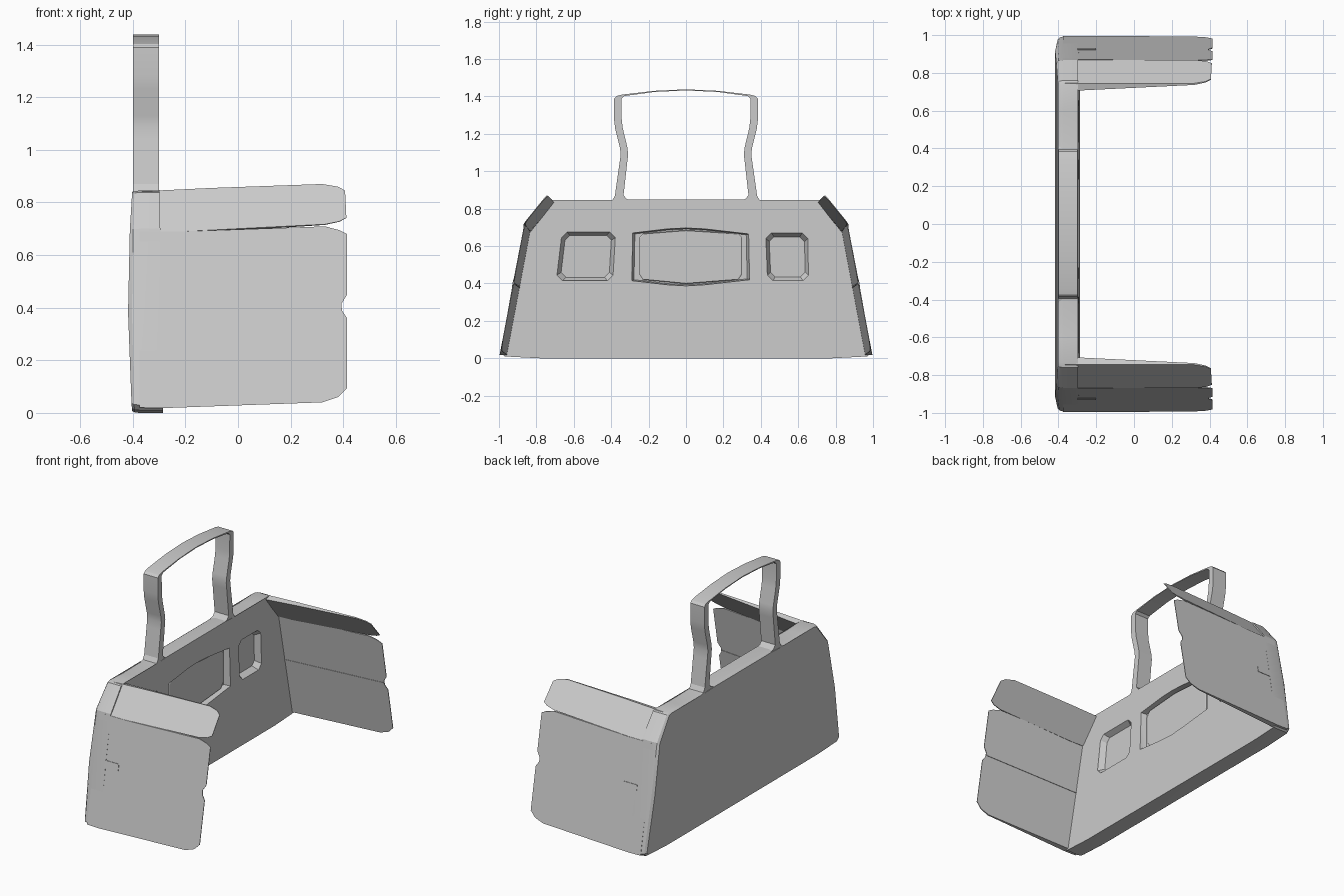
import bpy, bmesh, math

if "Cube" in bpy.data.objects:
    bpy.data.objects.remove(bpy.data.objects["Cube"])

grey = bpy.data.materials.new("light_grey")
grey.diffuse_color = (0.6, 0.6, 0.6, 1)
grey.use_nodes = True
grey.node_tree.nodes["Principled BSDF"].inputs["Base Color"].default_value = grey.diffuse_color


def loft(name, rings, strip_caps=False):
    """Skin a list of equal point rings and close both ends."""
    bm = bmesh.new()
    vs = [[bm.verts.new(p) for p in r] for r in rings]
    n = len(rings[0])
    for a, b in zip(vs, vs[1:]):
        for i in range(n):
            j = (i + 1) % n
            bm.faces.new((a[i], a[j], b[j], b[i]))
    for r in (vs[0], vs[-1]):
        if strip_caps:
            for i in range(n // 2 - 1):
                bm.faces.new((r[i], r[i + 1], r[n - 2 - i], r[n - 1 - i]))
        else:
            bm.faces.new(r)
    bmesh.ops.recalc_face_normals(bm, faces=bm.faces)
    me = bpy.data.meshes.new(name)
    bm.to_mesh(me)
    bm.free()
    me.materials.append(grey)
    ob = bpy.data.objects.new(name, me)
    bpy.context.collection.objects.link(ob)
    return ob


def smooth(ob, deg=25):
    bpy.ops.object.select_all(action='DESELECT')
    ob.select_set(True)
    bpy.context.view_layer.objects.active = ob
    bpy.ops.object.shade_smooth_by_angle(angle=math.radians(deg))


# Rear wall: trapezoid slab with rounded, slightly bulging back
half = [(0.78, 0.0), (0.97, 0.01), (0.992, 0.03), (0.93, 0.38),
        (0.868, 0.70), (0.76, 0.838), (0.735, 0.845), (0.60, 0.838), (0.41, 0.84), (0.30, 0.848)]
profile = half + [(-y, z) for y, z in reversed(half)]


def wall_ring(x, k, bulge=0.0, lean=0.0):
    return [(x - bulge * (1 - ((z - 0.42) / 0.43) ** 2) - lean * z,
             y * k, 0.42 + (z - 0.42) * k) for y, z in profile]


wall = loft("rear_wall", [wall_ring(-0.285, 1.0, 0, 0.015), wall_ring(-0.375, 1.0),
                          wall_ring(-0.393, 0.995, 0.01), wall_ring(-0.402, 0.982, 0.016)], True)

# Recessed pockets in the inner face
centre = [(-0.285, 0.67), (-0.1, 0.692), (0, 0.697), (0.1, 0.692), (0.335, 0.665),
          (0.34, 0.42), (0.1, 0.393), (0, 0.387), (-0.1, 0.393), (-0.29, 0.415)]


def pocket(y0, y1, z0, z1, skew=0.0, c=0.03):
    return [(y0 + c, z0), (y1 - c, z0), (y1, z0 + c), (y1 + skew, z1 - c),
            (y1 - c + skew, z1), (y0 + c + skew * 2, z1), (y0 + skew * 2, z1 - c), (y0, z0 + c)]


def scaled(pts, k):
    cy = sum(p[0] for p in pts) / len(pts)
    cz = sum(p[1] for p in pts) / len(pts)
    return [(cy + (y - cy) * k, cz + (z - cz) * k) for y, z in pts]


def at_x(pts, x):
    return [(x, y, z) for y, z in pts]


cutters = [(pocket(-0.69, -0.39, 0.415, 0.675, 0.012), 0.86),
           (pocket(0.435, 0.655, 0.415, 0.67, -0.004), 0.84), (centre, 0.96)]
for pts, k in cutters:
    cut = loft("pocket_cutter", [at_x(pts, -0.25), at_x(pts, -0.295), at_x(scaled(pts, k), -0.33)])
    cut.hide_render = True
    mod = wall.modifiers.new("pocket", 'BOOLEAN')
    mod.operation = 'DIFFERENCE'
    mod.solver = 'EXACT'
    mod.object = cut
    bpy.context.view_layer.objects.active = wall
    bpy.ops.object.modifier_apply(modifier=mod.name)
    bpy.data.objects.remove(cut)
smooth(wall)

# Raised panel inside the centre pocket
plate = [(-0.25, 0.645), (-0.23, 0.667), (0, 0.685), (0.28, 0.667), (0.30, 0.645),
         (0.30, 0.45), (0.28, 0.42), (0, 0.398), (-0.23, 0.42), (-0.25, 0.45)]
loft("centre_pocket_panel", [at_x(plate, -0.335), at_x(plate, -0.318), at_x(scaled(plate, 0.98), -0.315)])

# Side walls: wedge sheets, thick at the rear and thin at the front
lower = [(-0.375, 0.02), (-0.29, 0.018), (0.32, 0.04), (0.38, 0.06), (0.415, 0.095),
         (0.415, 0.36), (0.395, 0.39), (0.393, 0.415), (0.415, 0.45), (0.415, 0.68),
         (0.385, 0.695), (0.33, 0.709), (-0.2, 0.69), (-0.375, 0.69)]
flap = [(-0.375, 0.69), (-0.2, 0.69), (0.33, 0.717), (0.385, 0.728), (0.412, 0.742),
        (0.407, 0.845), (0.38, 0.86), (0.32, 0.87), (-0.1, 0.855), (-0.375, 0.842)]


def lower_y(x, z):
    return 0.998 - (z - 0.01) * 0.188


def flap_y(x, z):
    fold = 0.69 + 0.027 * max(0, x + 0.2) / 0.53
    top = 0.842 + 0.028 * (x + 0.375) / 0.7
    t = min(1.0, (z - fold) / (top - fold))
    return 0.868 + (0.745 - 0.868) * t


def gap(x):
    return 0.004 + 0.034 * (0.415 - x) / 0.7


for s, side in ((1, "left"), (-1, "right")):
    for name, outline, fy, drop in (("side_wall", lower, lower_y, 0), ("side_flap", flap, flap_y, 0.3)):
        outer = [(x, s * fy(x, z), z) for x, z in outline]
        inner = [(x, s * (fy(x, z) - gap(x)), z - gap(x) * drop) for x, z in outline]
        loft(f"{side}_{name}", [outer, inner])
    # Small raised tab outside and seam strip inside
    tab = [(-0.3, 0.385), (-0.2, 0.385), (-0.2, 0.425), (-0.3, 0.425)]
    loft(f"{side}_tab", [[(x, s * (lower_y(x, z) + d), z) for x, z in tab] for d in (-0.004, 0.003)])
    seam = [(-0.3, 0.376), (0.39, 0.398), (0.39, 0.404), (-0.3, 0.382)]
    loft(f"{side}_inner_seam", [[(x, s * (lower_y(x, z) - gap(x) + d), z) for x, z in seam]
                                for d in (0.002, -0.003)])

# Roll hoop: outer and inner edge pairs from foot to crown, then mirrored
pairs = [((0.425, 0.832), (0.285, 0.84)), ((0.395, 0.842), (0.318, 0.852)),
         ((0.38, 0.87), (0.334, 0.872)), ((0.356, 1.04), (0.314, 1.05)),
         ((0.349, 1.09), (0.309, 1.09)), ((0.354, 1.13), (0.314, 1.13)),
         ((0.379, 1.23), (0.338, 1.23)), ((0.385, 1.28), (0.344, 1.28)),
         ((0.385, 1.388), (0.345, 1.37)), ((0.372, 1.402), (0.345, 1.388)),
         ((0.34, 1.41), (0.33, 1.402)), ((0.17, 1.43), (0.17, 1.424)), ((0.0, 1.438), (0.0, 1.432))]
pairs += [((-a[0], a[1]), (-b[0], b[1])) for a, b in reversed(pairs[:-1])]
hoop = loft("roll_hoop", [[(-0.4, *a), (-0.3, *a), (-0.3, *b), (-0.4, *b)] for a, b in pairs])
smooth(hoop, 20)
